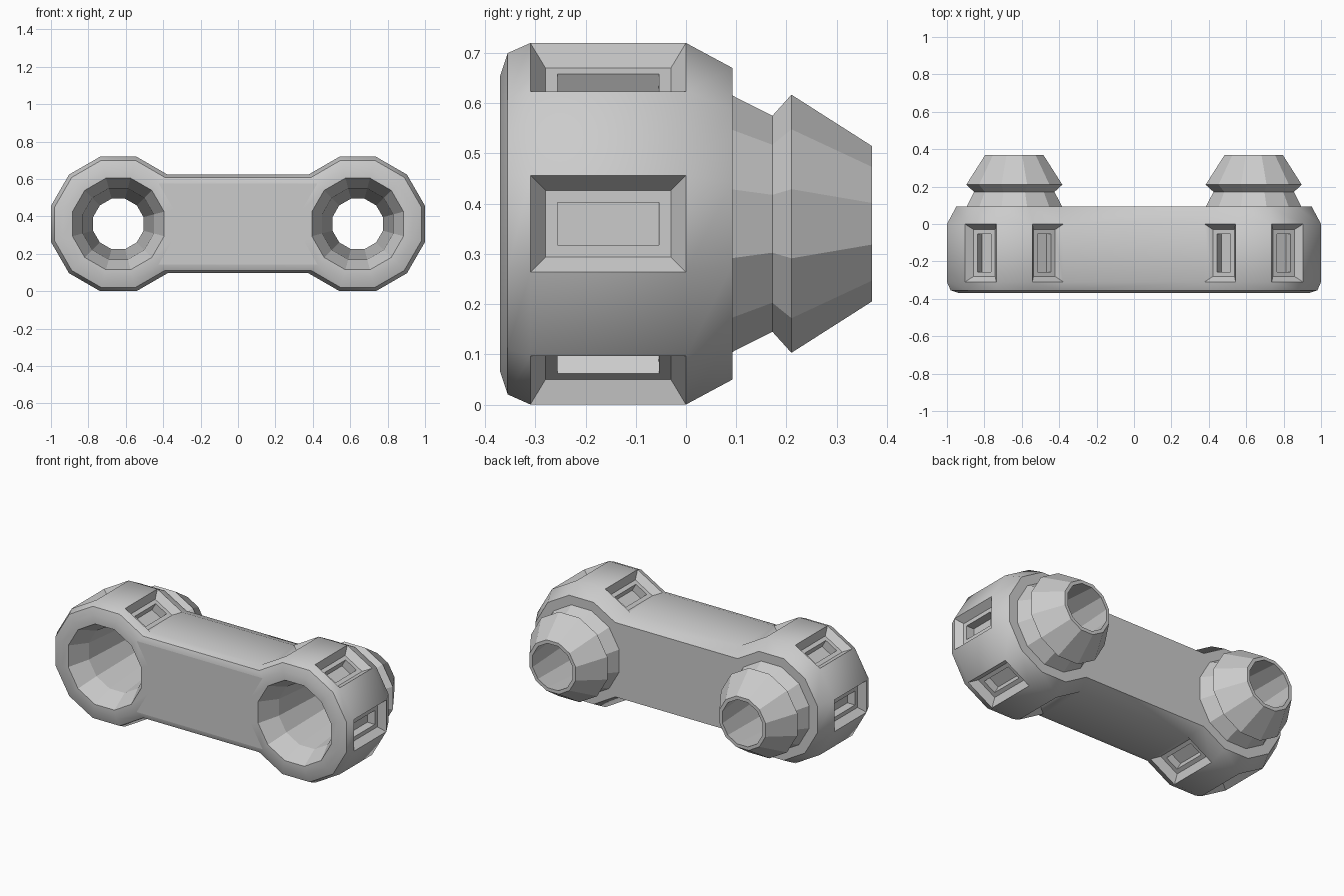
import bpy, bmesh
from math import sin, cos, radians

if "Cube" in bpy.data.objects:
    bpy.data.objects.remove(bpy.data.objects["Cube"])

N = 12
CX, CZ = 0.64, 0.36
APOTHEM = cos(radians(15))

# Closed barrel profile (radius to flat, y): housing, stepped pin, then the bore
HOUSING = [(0.295, -0.37), (0.34, -0.355), (0.36, -0.31), (0.36, 0.0), (0.31, 0.093)]
PIN = [(0.255, 0.093), (0.215, 0.172), (0.257, 0.21), (0.155, 0.37)]
BORE = [(0.135, 0.37), (0.19, -0.25), (0.245, -0.37)]
PROFILE = HOUSING + PIN + BORE
LAST = len(HOUSING) - 1

bm = bmesh.new()
pockets, flat_faces = [], []


def barrel(cx, inner):
    """Revolve the profile about y; leave the three inner sectors open for the bar."""
    rings = []
    for r, y in PROFILE:
        R = r / APOTHEM
        rings.append([bm.verts.new((cx + R * cos(radians(15 + 30 * k)), y,
                                    CZ + R * sin(radians(15 + 30 * k)))) for k in range(N)])
    for i in range(len(rings)):
        a, b = rings[i], rings[(i + 1) % len(rings)]
        for k in range(N):
            if i < LAST and k in inner:
                continue
            k2 = (k + 1) % N
            f = bm.faces.new((a[k], a[k2], b[k2], b[k]))
            f.smooth = True
            if LAST < i < len(rings) - 1:
                flat_faces.append(f)
            if i == 2 and k % 2 == 1:      # every second side holds a pocket
                pockets.append(f)
    return rings


L = barrel(-CX, (10, 11, 0))
R = barrel(CX, (4, 5, 6))

# Connecting bar: top and bottom strips, then front and back plates
for i in range(LAST):
    for a, b in ((1, 4), (10, 7)):
        bm.faces.new((L[i][a], R[i][b], R[i + 1][b], L[i + 1][a])).smooth = True
for i in (0, LAST):
    bm.faces.new([L[i][k] for k in (1, 0, 11, 10)] + [R[i][k] for k in (7, 6, 5, 4)])

bmesh.ops.recalc_face_normals(bm, faces=bm.faces[:])

# Stepped pockets: sloped frame, flat ledge, straight-sided recess
for thick, depth in ((0.03, -0.04), (0.024, 0.0), (0.0005, -0.05)):
    bmesh.ops.inset_individual(bm, faces=pockets, thickness=thick, depth=depth,
                               use_even_offset=True)

# Smooth housing with crisp creases, faceted pins and bores
for f in flat_faces:
    f.smooth = False
bm.normal_update()
for e in bm.edges:
    if len(e.link_faces) == 2 and e.calc_face_angle() > radians(35):
        e.smooth = False

mesh = bpy.data.meshes.new("link_body")
bm.to_mesh(mesh)
bm.free()
obj = bpy.data.objects.new("link_body", mesh)
bpy.context.collection.objects.link(obj)
